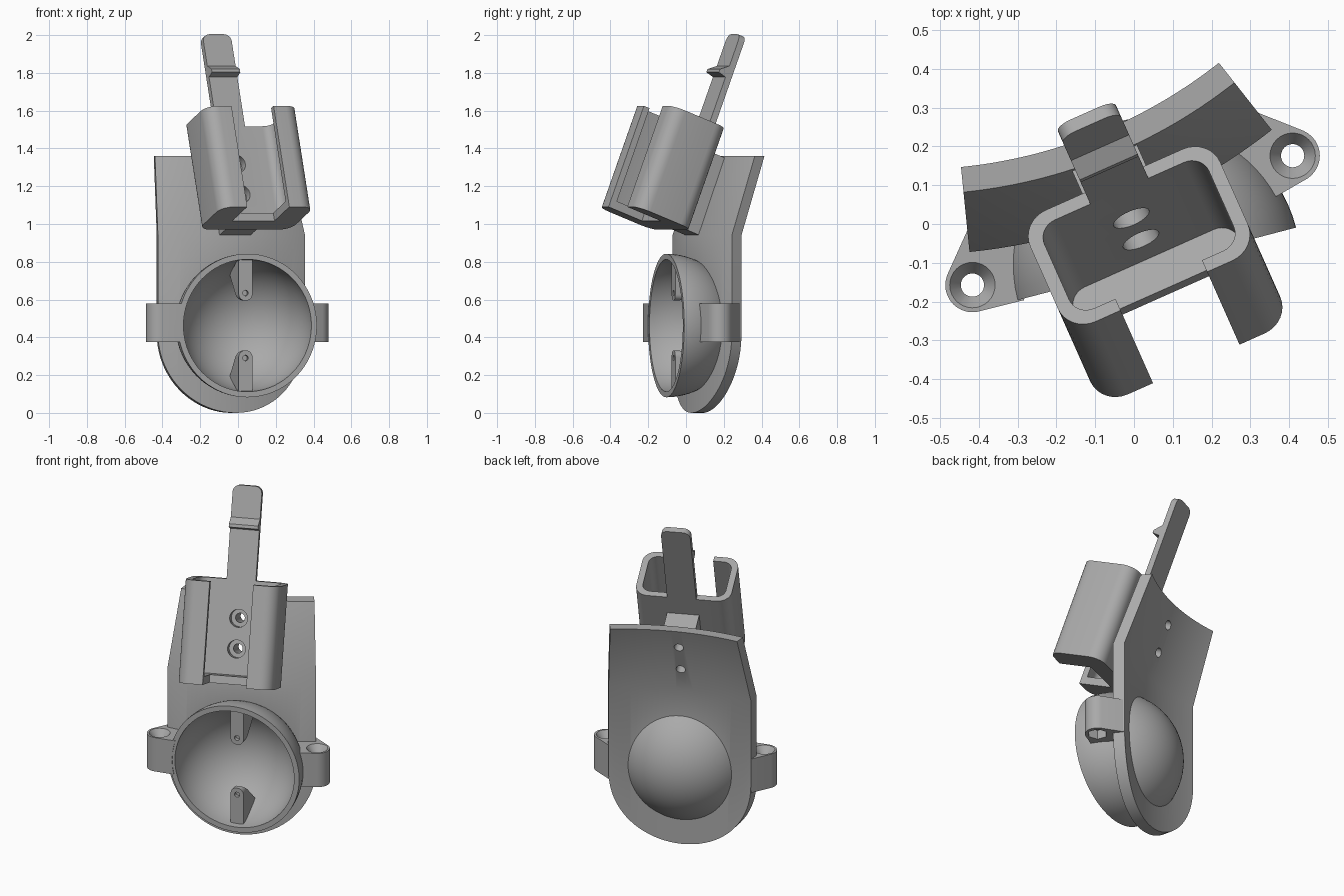
import bpy, bmesh, math
from math import sin, cos, pi, radians
from mathutils import Matrix, Vector

if "Cube" in bpy.data.objects:
    bpy.data.objects.remove(bpy.data.objects["Cube"])

grey = bpy.data.materials.new("plain_grey")
grey.use_nodes = True
GREY = (0.4, 0.4, 0.4, 1)
grey.diffuse_color = GREY
grey.node_tree.nodes["Principled BSDF"].inputs["Base Color"].default_value = GREY

# Local frames: leg plate, holder (leaning back) and cup
PLATE = Matrix.Rotation(radians(22), 4, 'Z')
CUP = Matrix.Translation((0.05, -0.105, 0.4625)) @ Matrix.Rotation(radians(14.6), 4, 'Z')
HOLDER = (Matrix.Rotation(radians(24), 4, 'Z') @ Matrix.Translation((0, -0.08, 0.97))
          @ Matrix.Rotation(radians(-21), 4, 'X'))


def make(name, bm, frame):
    bmesh.ops.recalc_face_normals(bm, faces=bm.faces)
    bm.transform(frame)
    mesh = bpy.data.meshes.new(name)
    bm.to_mesh(mesh)
    bm.free()
    mesh.materials.append(grey)
    ob = bpy.data.objects.new(name, mesh)
    bpy.context.collection.objects.link(ob)
    return ob


def prism(points, lo, hi, axis='Z'):
    """Extrude a 2D outline; axis X reads the outline as (y, z)."""
    bm = bmesh.new()
    place = (lambda p, h: (p[0], p[1], h)) if axis == 'Z' else (lambda p, h: (h, p[0], p[1]))
    face = bm.faces.new([bm.verts.new(place(p, lo)) for p in points])
    out = bmesh.ops.extrude_face_region(bm, geom=[face])
    step = Vector(place((0, 0), hi - lo))
    bmesh.ops.translate(bm, vec=step, verts=[v for v in out["geom"] if isinstance(v, bmesh.types.BMVert)])
    return bm


def rounded(x0, x1, y0, y1, r, n=8):
    pts = []
    for k, (cx, cy) in enumerate([(x1 - r, y1 - r), (x0 + r, y1 - r), (x0 + r, y0 + r), (x1 - r, y0 + r)]):
        for i in range(n + 1):
            a = pi / 2 * (k + i / n)
            pts.append((cx + r * cos(a), cy + r * sin(a)))
    return pts


def rect(x0, x1, y0, y1):
    return [(x0, y0), (x1, y0), (x1, y1), (x0, y1)]


def cone(r1, r2, lo, hi, place=Matrix(), sides=32):
    bm = bmesh.new()
    bmesh.ops.create_cone(bm, cap_ends=True, segments=sides, radius1=r1, radius2=r2, depth=hi - lo,
                          matrix=place @ Matrix.Translation((0, 0, (lo + hi) / 2)))
    return bm


def round_edges(bm, test, radius):
    edges = [e for e in bm.edges if test(e)]
    bmesh.ops.bevel(bm, geom=edges, offset=radius, segments=6, profile=0.5, affect='EDGES')


def cut(ob, cutters):
    for c in cutters:
        c.hide_render = True
        m = ob.modifiers.new("cut", 'BOOLEAN')
        m.operation, m.solver, m.object = 'DIFFERENCE', 'EXACT', c
    bpy.context.view_layer.update()
    done = bpy.data.meshes.new_from_object(ob.evaluated_get(bpy.context.evaluated_depsgraph_get()))
    ob.modifiers.clear()
    ob.data = done


# Cutters: cup hollow, screw holes
bm = bmesh.new()
bmesh.ops.create_uvsphere(bm, u_segments=48, v_segments=24, radius=0.366)
hollow = make("hollow_cutter", bm, CUP)
holes, sinks = [], []
for w in (0.19, 0.36):
    along = Matrix.Translation((0, 0, w)) @ Matrix.Rotation(-pi / 2, 4, 'X')
    holes.append(make("screw_cutter", cone(0.026, 0.026, -0.2, 0.4, along), HOLDER))
    sinks.append(make("sink_cutter", cone(0.05, 0.05, -0.1, 0.015, along), HOLDER))

# Curved back plate: round lower end, upper part leaning back
R, HALF, THICK, N = 1.5, 0.42, 0.065, 40
bm = bmesh.new()
grid = []
for i in range(N + 1):
    phi = pi * (i / N - 0.5)
    a = math.asin(HALF / R) * sin(phi)
    column = []
    for inset in (0, THICK):
        for shrink, z in ((0, HALF * (1 - cos(phi))), (0, 0.94), (0.155, 1.36)):
            r = R - shrink - inset
            column.append(bm.verts.new((r * sin(a), 0.032 + R - r * cos(a), z)))
    grid.append(column)
LOOP = (0, 1, 2, 5, 4, 3)
for a, b in zip(grid, grid[1:]):
    for j, k in zip(LOOP, LOOP[1:] + LOOP[:1]):
        bm.faces.new((a[j], a[k], b[k], b[j]))
for c in (grid[0], grid[-1]):
    bm.faces.new((c[0], c[1], c[4], c[3]))
    bm.faces.new((c[1], c[2], c[5], c[4]))
plate = make("back_plate", bm, PLATE)
cut(plate, [hollow] + holes)

# Hemispherical cup, spun from a thick arc
bm = bmesh.new()
n = 20
arc = [(cos(pi / 2 * i / n), sin(pi / 2 * i / n)) for i in range(n + 1)]
outline = [(0.38 * c, 0.38 * s) for c, s in arc] + [(0.35 * c, 0.35 * s) for c, s in reversed(arc)]
vs = [bm.verts.new((x, y, 0)) for x, y in outline]
es = [bm.edges.new(p) for p in zip(vs, vs[1:] + vs[:1])]
bmesh.ops.spin(bm, geom=vs + es, cent=(0, 0, 0), axis=(0, 1, 0), angle=2 * pi, steps=72)
bmesh.ops.remove_doubles(bm, verts=bm.verts, dist=0.0005)
bmesh.ops.dissolve_degenerate(bm, edges=bm.edges, dist=0.0005)
for e in [e for e in bm.edges if not e.link_faces]:
    bm.edges.remove(e)
make("cup", bm, CUP)

# Wedge posts inside the cup, one above and one below
for name, s in (("upper_post", 1), ("lower_post", -1)):
    bm = prism([(0.04, 0.36 * s), (0.04, 0.132 * s), (0.07, 0.132 * s), (0.23, 0.27 * s)], -0.0375, 0.0375, 'X')
    round_edges(bm, lambda e: all(abs(v.co.z) < 0.14 for v in e.verts)
                and abs(e.verts[0].co.y - e.verts[1].co.y) > 0.01, 0.034)
    post = make(name, bm, CUP)
    drill = make("post_cutter", cone(0.015, 0.015, -0.02, 0.065,
                 Matrix.Translation((0, 0, 0.172 * s)) @ Matrix.Rotation(-pi / 2, 4, 'X'), 20), CUP)
    cut(post, [drill])

# Side ears with countersunk bolt holes and hexagonal nut pockets
for name, s in (("left_ear", 1), ("right_ear", -1)):
    ring = [(0.445 + 0.07 * cos(t * pi / 16), 0.01 + 0.07 * sin(t * pi / 16)) for t in range(32)]
    bm = bmesh.new()
    for x, y in ring + [(0.403, 0.147), (0.25, -0.088), (0.25, 0.1)]:
        for z in (0.375, 0.58):
            bm.verts.new((x * s, y, z))
    bmesh.ops.convex_hull(bm, input=bm.verts)
    bmesh.ops.dissolve_limit(bm, angle_limit=0.01, verts=bm.verts, edges=bm.edges)
    ear = make(name, bm, PLATE)
    at = Matrix.Translation((0.445 * s, 0.01, 0))
    cut(ear, [hollow,
              make("bolt_cutter", cone(0.03, 0.03, 0.3, 0.7, at), PLATE),
              make("head_cutter", cone(0.03, 0.06, 0.54, 0.582, at), PLATE),
              make("nut_cutter", cone(0.055, 0.055, 0.3, 0.43, at, 6), PLATE)])

# Open-fronted holder box
box = make("holder_box", prism(rounded(-0.268, 0.268, -0.337, 0, 0.075), 0, 0.573), HOLDER)
inside = make("inside_cutter", prism(rounded(-0.232, 0.232, -0.302, -0.035, 0.05), 0.045, 0.8), HOLDER)
slot = make("slot_cutter", prism(rect(-0.122, 0.122, -0.5, -0.13), -0.2, 0.8), HOLDER)
cut(box, [inside, slot] + holes + sinks)

# Mounting block between holder and plate
block = make("mounting_block", prism(rect(-0.09, 0.09, -0.003, 0.135), 0.015, 0.45), HOLDER)
cut(block, holes + sinks)

# Spring tongue with a catch ridge
bm = prism([(0, 0.5), (0, 1.095), (-0.035, 1.095), (-0.035, 0.915), (-0.08, 0.88),
            (-0.08, 0.862), (-0.035, 0.852), (-0.035, 0.5)], -0.082, 0.082, 'X')
round_edges(bm, lambda e: all(v.co.z > 1.09 for v in e.verts)
            and abs(e.verts[0].co.y - e.verts[1].co.y) > 0.01, 0.04)
make("spring_tongue", bm, HOLDER)

# Remove cutters and smooth the curved parts
for ob in [o for o in bpy.data.objects if "_cutter" in o.name]:
    bpy.data.objects.remove(ob)
bpy.ops.object.select_all(action='DESELECT')
for ob in bpy.context.collection.objects:
    if ob.type == 'MESH':
        ob.select_set(True)
        bpy.context.view_layer.objects.active = ob
bpy.ops.object.shade_smooth_by_angle(angle=radians(28))
